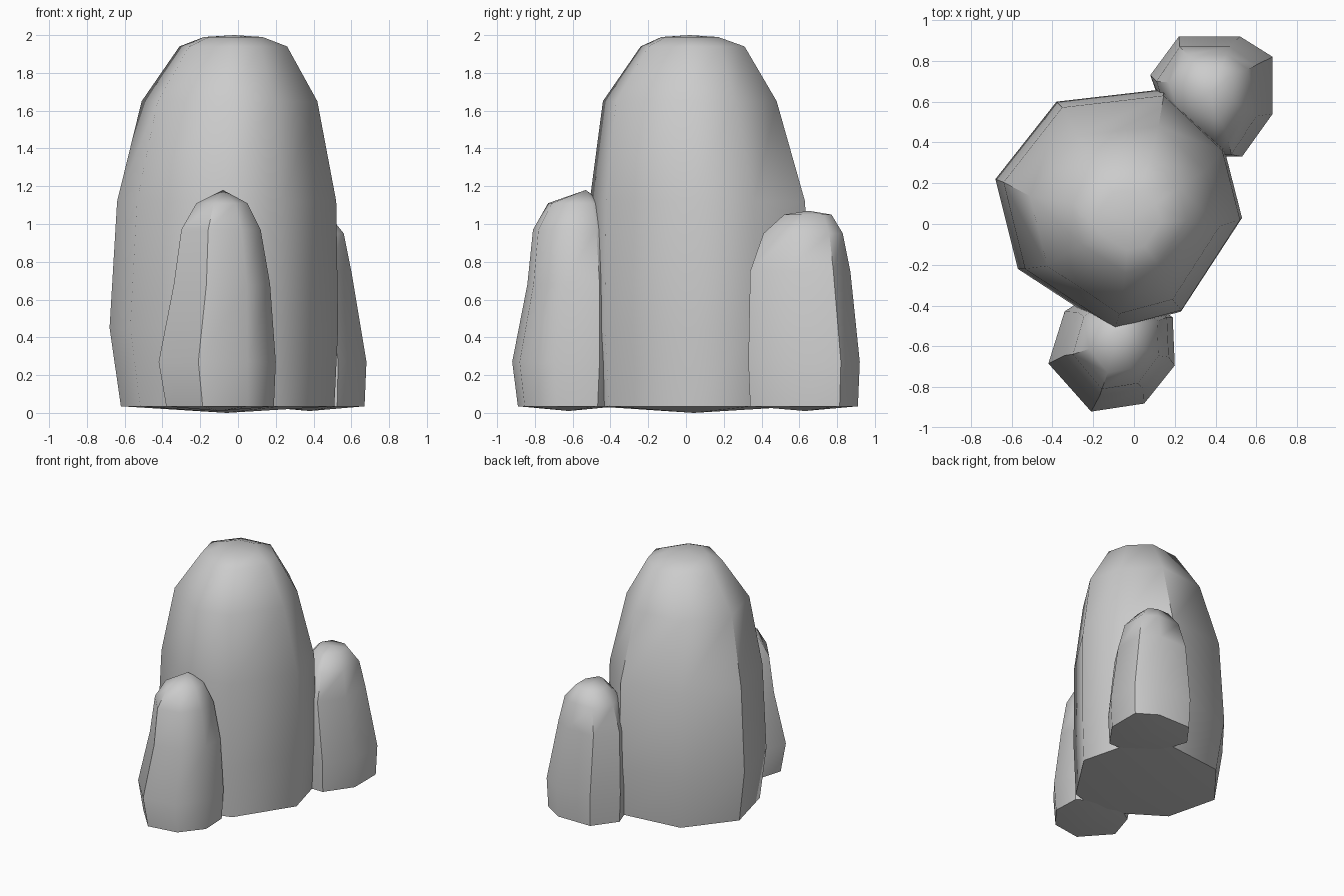
import bpy, bmesh, math


def rock(name, outline, levels, bottom, apex):
    """Loft an irregular outline through levels (z, x0, x1, y0, y1) and close both ends with fans."""
    xs, ys = [p[0] for p in outline], [p[1] for p in outline]
    ax, bx, ay, by = min(xs), max(xs), min(ys), max(ys)
    bm = bmesh.new()
    rings = []
    for z, x0, x1, y0, y1 in levels:
        rings.append([bm.verts.new((x0 + (x - ax) / (bx - ax) * (x1 - x0),
                                    y0 + (y - ay) / (by - ay) * (y1 - y0), z))
                      for x, y in outline])
    n = len(outline)
    low, top = bm.verts.new(bottom), bm.verts.new(apex)
    for i in range(n):
        j = (i + 1) % n
        for a, b in zip(rings, rings[1:]):
            bm.faces.new((a[i], a[j], b[j], b[i]))
        bm.faces.new((low, rings[0][j], rings[0][i]))
        bm.faces.new((top, rings[-1][i], rings[-1][j]))
    bmesh.ops.recalc_face_normals(bm, faces=bm.faces)
    mesh = bpy.data.meshes.new(name)
    bm.to_mesh(mesh)
    bm.free()
    obj = bpy.data.objects.new(name, mesh)
    bpy.context.collection.objects.link(obj)
    bpy.ops.object.select_all(action='DESELECT')
    obj.select_set(True)
    bpy.context.view_layer.objects.active = obj
    bpy.ops.object.shade_smooth_by_angle(angle=math.radians(48))
    return obj


# Tall central rock
rock("main_rock",
     [(0.53, 0.03), (0.44, 0.38), (0.14, 0.66), (-0.38, 0.60),
      (-0.68, 0.22), (-0.57, -0.22), (-0.11, -0.52), (0.23, -0.43)],
     [(0.035, -0.62, 0.51, -0.49, 0.61),
      (0.45, -0.68, 0.53, -0.52, 0.66),
      (1.12, -0.64, 0.52, -0.51, 0.63),
      (1.65, -0.51, 0.42, -0.44, 0.48),
      (1.94, -0.31, 0.26, -0.24, 0.31),
      (1.99, -0.18, 0.13, -0.13, 0.17)],
     (-0.06, 0.04, 0.0), (-0.02, 0.02, 2.0))

# Small rock at the front
rock("front_rock",
     [(0.20, -0.69), (0.19, -0.45), (0.04, -0.34), (-0.20, -0.33),
      (-0.34, -0.42), (-0.42, -0.68), (-0.21, -0.92), (0.05, -0.88)],
     [(0.035, -0.38, 0.19, -0.89, -0.36),
      (0.27, -0.42, 0.20, -0.92, -0.34),
      (0.68, -0.34, 0.17, -0.84, -0.36),
      (0.97, -0.30, 0.12, -0.81, -0.39),
      (1.11, -0.22, 0.05, -0.73, -0.44)],
     (-0.10, -0.62, 0.01), (-0.08, -0.53, 1.18))

# Small rock at the back
rock("back_rock",
     [(0.68, 0.54), (0.68, 0.82), (0.52, 0.92), (0.22, 0.92),
      (0.08, 0.73), (0.16, 0.50), (0.43, 0.33), (0.53, 0.33)],
     [(0.035, 0.09, 0.67, 0.34, 0.91),
      (0.27, 0.08, 0.68, 0.33, 0.92),
      (0.75, 0.11, 0.60, 0.34, 0.87),
      (0.95, 0.17, 0.56, 0.41, 0.83),
      (1.05, 0.26, 0.48, 0.52, 0.77)],
     (0.38, 0.63, 0.01), (0.38, 0.65, 1.07))
